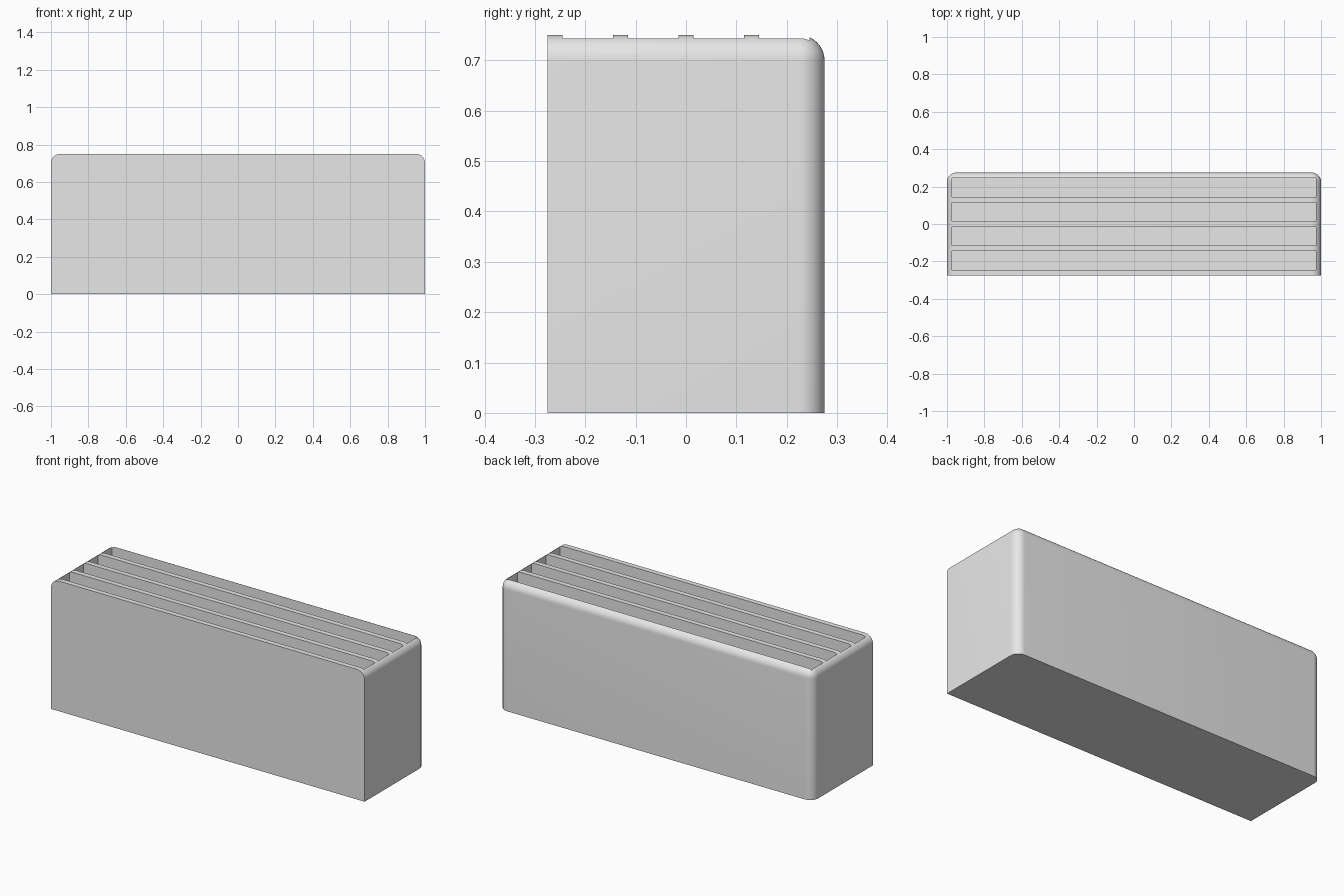
import bpy, bmesh
from mathutils import Matrix

if "Cube" in bpy.data.objects:
    bpy.data.objects.remove(bpy.data.objects["Cube"])

W, D, H = 2.0, 0.55, 0.75      # outer size
R = 0.05                       # edge rounding
WALL, SLOT, END, FLOOR = 0.03, 0.10, 0.026, 0.03

grey = bpy.data.materials.new("light grey")
grey.diffuse_color = (0.8, 0.8, 0.8, 1)
grey.use_nodes = True
grey.node_tree.nodes["Principled BSDF"].inputs["Base Color"].default_value = grey.diffuse_color


def add_box(bm, lo, hi):
    size = [b - a for a, b in zip(lo, hi)]
    mid = [(a + b) / 2 for a, b in zip(lo, hi)]
    bmesh.ops.create_cube(bm, size=1, matrix=Matrix.Translation(mid) @ Matrix.Diagonal((*size, 1)))


def make_object(name, bm):
    mesh = bpy.data.meshes.new(name)
    bm.to_mesh(mesh)
    bm.free()
    mesh.materials.append(grey)
    obj = bpy.data.objects.new(name, mesh)
    bpy.context.collection.objects.link(obj)
    return obj


# Holder body: rounded top sides, top back and back corners; front and base stay sharp
bm = bmesh.new()
add_box(bm, (-W / 2, -D / 2, 0), (W / 2, D / 2, H))


def is_rounded(edge):
    mid = (edge.verts[0].co + edge.verts[1].co) / 2
    top, back, side = mid.z > H - 0.01, mid.y > D / 2 - 0.01, abs(mid.x) > W / 2 - 0.01
    return top + back + side == 2


bmesh.ops.bevel(bm, geom=[e for e in bm.edges if is_rounded(e)], offset=R,
                offset_type='OFFSET', segments=10, profile=0.5, affect='EDGES')
body = make_object("slotted_holder", bm)

# Four long slots, open at the top
bm = bmesh.new()
for i in range(4):
    y = -D / 2 + WALL + i * (SLOT + WALL)
    add_box(bm, (-W / 2 + END, y, FLOOR), (W / 2 - END, y + SLOT, H + 0.1))
cutter = make_object("slot_cutter", bm)
cutter.hide_render = True

cut = body.modifiers.new("slots", 'BOOLEAN')
cut.operation = 'DIFFERENCE'
cut.solver = 'EXACT'
cut.object = cutter
bpy.context.view_layer.objects.active = body
body.select_set(True)
bpy.ops.object.modifier_apply(modifier=cut.name)
bpy.data.objects.remove(cutter)

# Smooth rounded edges, sharp slot rims
bpy.ops.object.shade_smooth_by_angle(angle=0.5)
